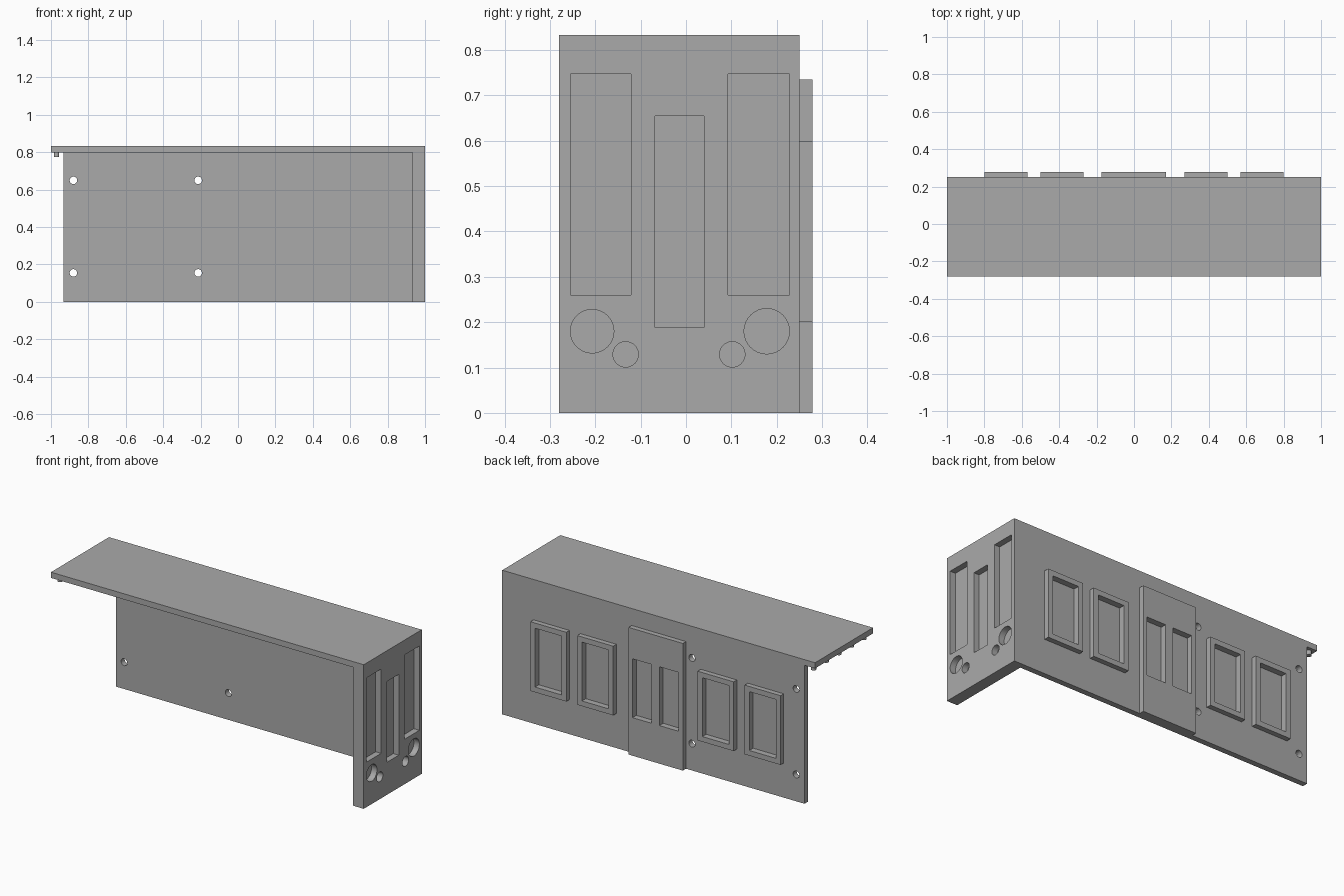
import bpy, math
from mathutils import Vector

cube = bpy.data.objects.get("Cube")
if cube:
    bpy.data.objects.remove(cube, do_unlink=True)

grey = bpy.data.materials.new("mid_grey")
grey.use_nodes = True
grey.diffuse_color = (0.4, 0.4, 0.4, 1)
grey.node_tree.nodes["Principled BSDF"].inputs["Base Color"].default_value = (0.4, 0.4, 0.4, 1)


def finish(name):
    ob = bpy.context.object
    ob.name = name
    ob.data.materials.append(grey)
    bpy.ops.object.transform_apply(location=True, rotation=True, scale=True)
    return ob


def box(name, x, y, z):
    lo, hi = Vector((x[0], y[0], z[0])), Vector((x[1], y[1], z[1]))
    bpy.ops.mesh.primitive_cube_add(size=1, location=(lo + hi) / 2)
    bpy.context.object.scale = hi - lo
    return finish(name)


def rod(name, centre, radius, length, rotation=(0, 0, 0)):
    bpy.ops.mesh.primitive_cylinder_add(vertices=32, radius=radius, depth=length,
                                        location=centre, rotation=rotation)
    return finish(name)


def cut(target, cutter):
    cutter.hide_render = True
    mod = target.modifiers.new("cut", 'BOOLEAN')
    mod.operation, mod.solver, mod.object = 'DIFFERENCE', 'EXACT', cutter
    bpy.context.view_layer.objects.active = target
    bpy.ops.object.modifier_apply(modifier=mod.name)
    bpy.data.objects.remove(cutter, do_unlink=True)


TOP, BACK, FRONT = 0.833, 0.25, -0.28
WALL, RAISED, DEPTH = 0.033, 0.029, 0.035
UNDER = TOP - WALL
END = 0.933
OUT = BACK + RAISED

# Shell: roof, back wall and thick end wall in one piece
shell = box("shell", (-1, 1), (FRONT, BACK), (0, TOP))
cut(shell, box("hollow", (-2, END), (-2, BACK - WALL), (-1, UNDER)))
cut(shell, box("overhang", (-2, -END), (-2, 2), (-1, UNDER)))

# Screw holes through the back wall
for x in (-0.88, -0.213):
    for z in (0.155, 0.65):
        cut(shell, rod("hole", (x, BACK, z), 0.02, 0.2, (math.pi / 2, 0, 0)))

# Blind slots and round sockets in the end wall
for y0, y1, z0, z1 in ((-0.255, -0.121, 0.26, 0.747), (-0.068, 0.04, 0.188, 0.655),
                       (0.093, 0.228, 0.26, 0.747)):
    cut(shell, box("slot", (1 - DEPTH, 1.1), (y0, y1), (z0, z1)))
for y, z, r in ((-0.207, 0.18, 0.048), (0.178, 0.18, 0.05),
                (-0.133, 0.129, 0.028), (0.102, 0.129, 0.028)):
    cut(shell, rod("socket", (1, y, z), r, 2 * DEPTH, (0, math.pi / 2, 0)))


def raised_panel(name, x, z, windows):
    """Plate on the back wall with blind windows sunk slightly into the wall."""
    panel = box(name, x, (BACK, OUT), z)
    for wx, wz in windows:
        for target in (panel, shell):
            cut(target, box("window", wx, (OUT - DEPTH, OUT + 0.1), wz))


# Four window frames and the tall centre panel
for i, x in enumerate((-0.8, -0.5, 0.27, 0.57)):
    raised_panel(f"window_frame_{i + 1}", (x, x + 0.23), (0.2, 0.6),
                 [((x + 0.03, x + 0.2), (0.23, 0.57))])
raised_panel("centre_panel", (-0.175, 0.172), (0, 0.735),
             [((-0.147, -0.025), (0.22, 0.56)), ((0.025, 0.147), (0.22, 0.56))])

# Small pegs below the overhang
for i in range(5):
    rod(f"peg_{i + 1}", (-0.97, 0.22 - 0.115 * i, UNDER - 0.0125), 0.014, 0.025)

# Smooth round walls, keep edges sharp
bpy.ops.object.select_all(action='DESELECT')
for ob in bpy.context.scene.objects:
    if ob.type == 'MESH' and ob.name.startswith(("shell", "peg")):
        ob.select_set(True)
bpy.context.view_layer.objects.active = shell
bpy.ops.object.shade_smooth_by_angle(angle=math.radians(30))
